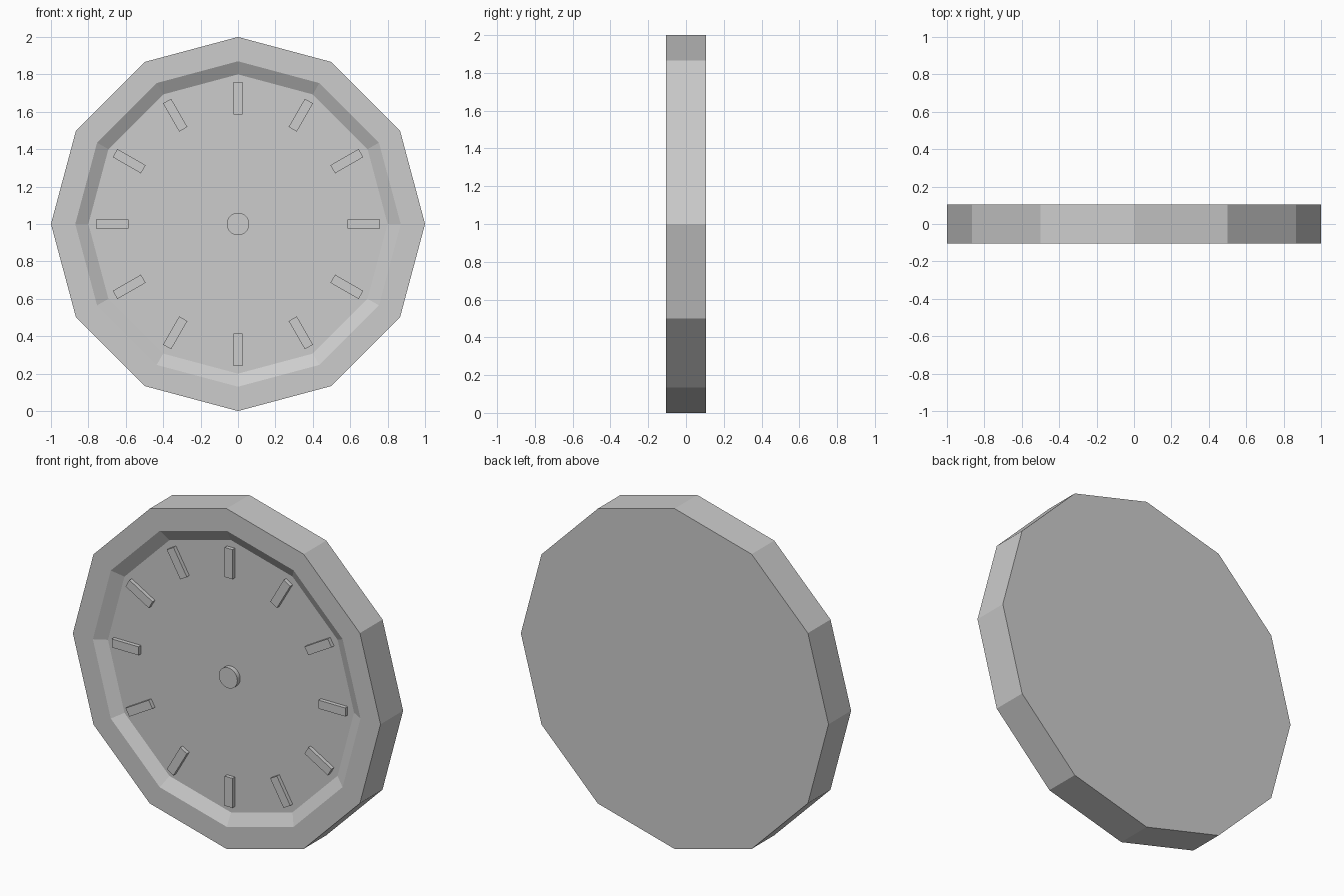
import bpy, bmesh, math
from mathutils import Matrix, Vector

cube = bpy.data.objects.get("Cube")
if cube:
    bpy.data.objects.remove(cube, do_unlink=True)

SIDES = 12
FRONT, BACK, FLOOR = -0.105, 0.105, -0.065
CENTRE = Vector((0, 0, 1))

grey = bpy.data.materials.new("light_grey")
grey.use_nodes = True
grey.diffuse_color = (0.604, 0.604, 0.604, 1)
grey.node_tree.nodes["Principled BSDF"].inputs["Base Color"].default_value = grey.diffuse_color


def finish(bm, name):
    bmesh.ops.recalc_face_normals(bm, faces=bm.faces)
    mesh = bpy.data.meshes.new(name)
    bm.to_mesh(mesh)
    bm.free()
    mesh.materials.append(grey)
    obj = bpy.data.objects.new(name, mesh)
    bpy.context.collection.objects.link(obj)
    return obj


def lathe(name, profile, sides):
    """Turn (radius, y) rings around the front-to-back axis and cap both ends."""
    bm = bmesh.new()
    rings = []
    for radius, y in profile:
        angles = [math.tau * i / sides for i in range(sides)]
        rings.append([bm.verts.new(CENTRE + Vector((radius * math.sin(a), y, radius * math.cos(a))))
                      for a in angles])
    for a, b in zip(rings, rings[1:]):
        for i in range(sides):
            j = (i + 1) % sides
            bm.faces.new((a[i], a[j], b[j], b[i]))
    bm.faces.new(rings[0])
    bm.faces.new(rings[-1])
    return finish(bm, name)


# Twelve-sided case with a sloped rim around the sunken dial
lathe("clock_case", [(1, BACK), (1, FRONT), (0.87, FRONT), (0.8, FLOOR)], SIDES)

# Round hub in the middle of the dial
hub = lathe("centre_hub", [(0.06, FLOOR + 0.005), (0.06, FLOOR - 0.027)], 32)
for face in hub.data.polygons:
    face.use_smooth = len(face.vertices) == 4
for edge in hub.data.edges:
    edge.use_edge_sharp = abs(hub.data.vertices[edge.vertices[0]].co.y
                              - hub.data.vertices[edge.vertices[1]].co.y) < 0.001

# Raised hour markers around the dial
for hour in range(12):
    bm = bmesh.new()
    place = (Matrix.Translation(CENTRE)
             @ Matrix.Rotation(math.tau * hour / 12, 4, 'Y')
             @ Matrix.Translation((0, FLOOR - 0.009, 0.672))
             @ Matrix.Diagonal((0.05, 0.028, 0.174, 1)))
    bmesh.ops.create_cube(bm, size=1, matrix=place)
    finish(bm, f"hour_marker_{hour or 12}")
